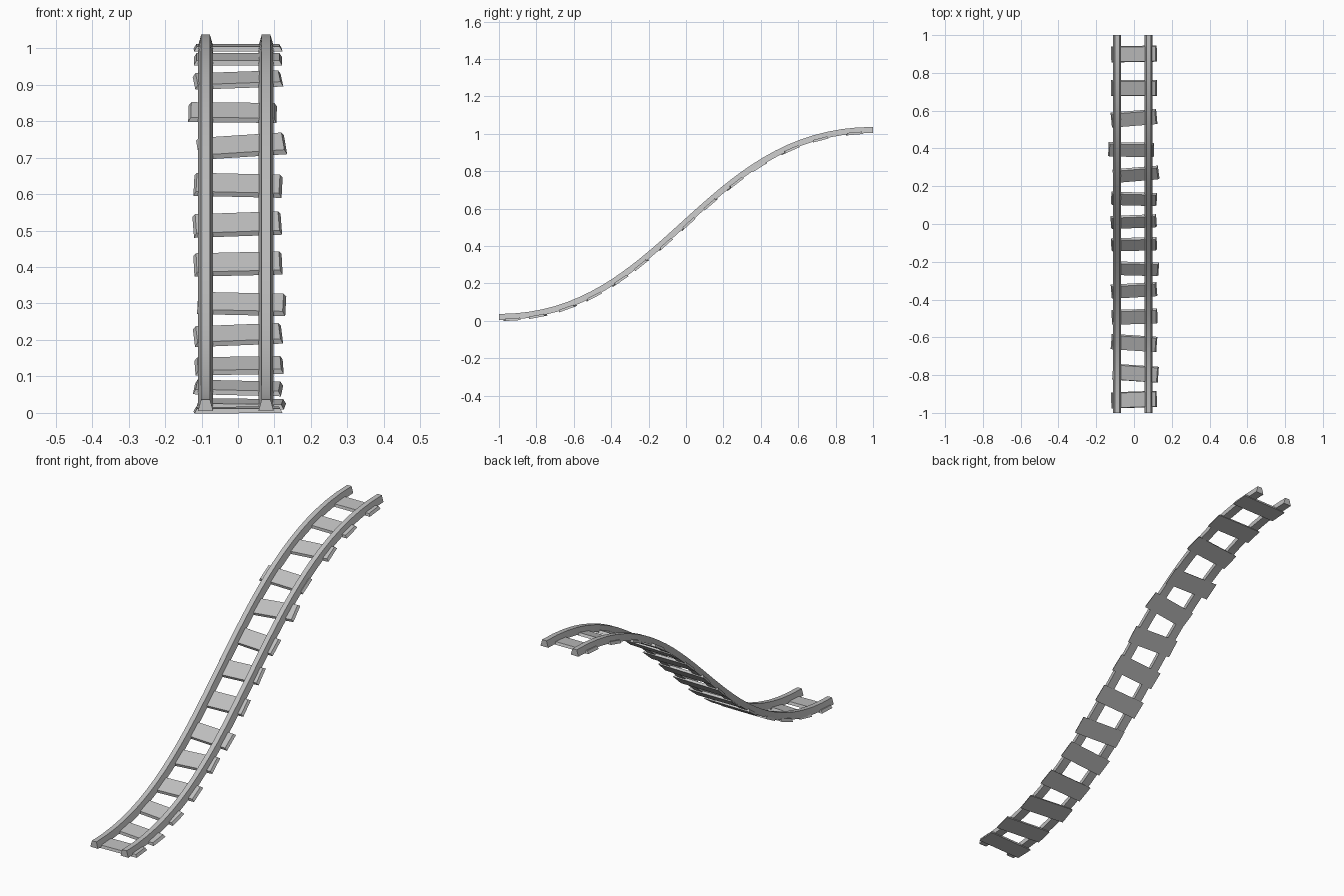
import bpy, bmesh, math
from mathutils import Vector, Matrix

cube = bpy.data.objects.get("Cube")
if cube:
    bpy.data.objects.remove(cube, do_unlink=True)

grey = bpy.data.materials.new("plain grey")
grey.use_nodes = True
grey.diffuse_color = (0.52, 0.52, 0.52, 1)
grey.node_tree.nodes["Principled BSDF"].inputs["Base Color"].default_value = grey.diffuse_color

HANDLE = 0.9      # length of the flat handles at both ends of the slope
SEGMENTS = 32


def slope(u):
    """Point on the S-shaped track bed and its normal, both in the YZ plane."""
    p = [Vector((0, -1, 0)), Vector((0, HANDLE - 1, 0)),
         Vector((0, 1 - HANDLE, 1)), Vector((0, 1, 1))]
    v = 1 - u
    point = v**3 * p[0] + 3*v*v*u * p[1] + 3*v*u*u * p[2] + u**3 * p[3]
    tangent = (v*v * (p[1] - p[0]) + 2*v*u * (p[2] - p[1]) + u*u * (p[3] - p[2])).normalized()
    return point, Vector((0, -tangent.z, tangent.y)), tangent


def slope_at_y(y):
    low, high = 0.0, 1.0
    for _ in range(30):
        mid = (low + high) / 2
        if slope(mid)[0].y < y:
            low = mid
        else:
            high = mid
    return slope(low)


def finish(bm, name):
    bmesh.ops.recalc_face_normals(bm, faces=bm.faces)
    mesh = bpy.data.meshes.new(name)
    bm.to_mesh(mesh)
    bm.free()
    mesh.materials.append(grey)
    obj = bpy.data.objects.new(name, mesh)
    bpy.context.collection.objects.link(obj)
    return obj


# Rails: a trapezoid section swept along the slope
def rail(name, x):
    section = [(-0.021, 0.005), (0.021, 0.005), (0.012, 0.037), (-0.012, 0.037)]
    bm = bmesh.new()
    rings = []
    for i in range(SEGMENTS + 1):
        point, normal, _ = slope(i / SEGMENTS)
        rings.append([bm.verts.new(point + normal * h + Vector((x + w, 0, 0)))
                      for w, h in section])
    for a, b in zip(rings, rings[1:]):
        for k in range(4):
            n = (k + 1) % 4
            bm.faces.new((a[k], a[n], b[n], b[k]))
    bm.faces.new(rings[0])
    bm.faces.new(rings[-1])
    obj = finish(bm, name)
    bpy.ops.object.select_all(action='DESELECT')
    obj.select_set(True)
    bpy.context.view_layer.objects.active = obj
    bpy.ops.object.shade_smooth_by_angle(angle=math.radians(30))


rail("left_rail", 0.077)
rail("right_rail", -0.089)


# Sleepers: tapered planks, each laid slightly askew
def sleeper(name, y, shift, yaw):
    point, normal, tangent = slope_at_y(y)
    bm = bmesh.new()
    bmesh.ops.create_cube(bm, size=1)
    bmesh.ops.scale(bm, vec=(0.242, 0.086, 0.013), verts=bm.verts)
    top = [v for v in bm.verts if v.co.z > 0]
    bmesh.ops.scale(bm, vec=(0.94, 0.9, 1), verts=top)
    frame = Matrix((Vector((1, 0, 0)), tangent, normal)).transposed().to_4x4()
    place = Matrix.Translation(point + normal * 0.006 + Vector((shift, 0, 0)))
    bm.transform(place @ frame @ Matrix.Rotation(math.radians(yaw), 4, 'Z'))
    finish(bm, name)


# position along y, sideways shift, yaw in degrees
layout = [(-0.93, 0, 2), (-0.79, 0.008, -4), (-0.63, 0, -4), (-0.49, 0.003, 2),
          (-0.35, 0, 4), (-0.235, 0.01, -2), (-0.105, 0, 2), (0.015, -0.002, 3),
          (0.135, 0, -2), (0.265, 0.01, 6), (0.395, -0.015, -1), (0.56, 0, 5),
          (0.72, 0, 0), (0.9, 0, 1)]
for i, (y, shift, yaw) in enumerate(layout):
    sleeper(f"sleeper_{i + 1}", y, shift, yaw)
